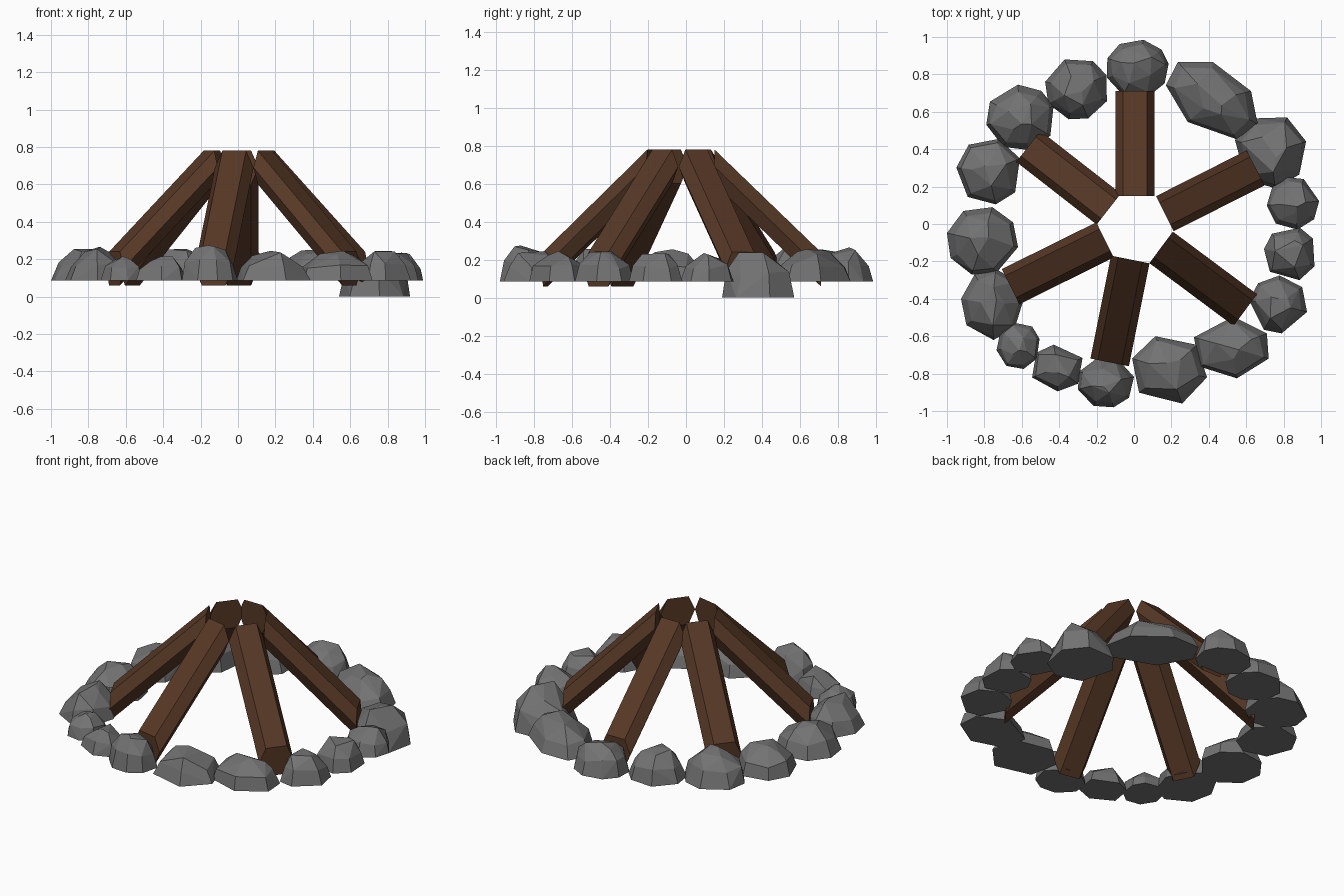
import bpy, bmesh, math, random
from mathutils import Vector

if "Cube" in bpy.data.objects:
    bpy.data.objects.remove(bpy.data.objects["Cube"])


def material(name, rgb):
    m = bpy.data.materials.new(name)
    m.use_nodes = True
    m.diffuse_color = (*rgb, 1)
    m.node_tree.nodes["Principled BSDF"].inputs["Base Color"].default_value = (*rgb, 1)
    return m


stone_grey = material("stone grey", (0.17, 0.17, 0.17))
bark_brown = material("bark brown", (0.095, 0.04, 0.019))


def finish(bm, name, mat):
    bmesh.ops.recalc_face_normals(bm, faces=bm.faces)
    mesh = bpy.data.meshes.new(name)
    bm.to_mesh(mesh)
    bm.free()
    mesh.materials.append(mat)
    obj = bpy.data.objects.new(name, mesh)
    bpy.context.collection.objects.link(obj)


def log(name, inner, outer):
    """Leaning six-sided log with upright ends."""
    top, foot = Vector((*inner, 0.69)), Vector((*outer, 0.15))
    side = Vector((foot.y - top.y, top.x - foot.x, 0)).normalized()
    section = [(0.105, 0), (0.065, 0.09), (-0.065, 0.09),
               (-0.105, 0), (-0.065, -0.09), (0.065, -0.09)]
    bm = bmesh.new()
    rings = [[bm.verts.new(end + side * u + Vector((0, 0, v))) for u, v in section]
             for end in (top, foot)]
    for ring in rings:
        bm.faces.new(ring)
    for i in range(6):
        j = (i + 1) % 6
        bm.faces.new((rings[0][i], rings[0][j], rings[1][j], rings[1][i]))
    finish(bm, name, bark_brown)


def stone(name, x, y, rx, ry, height, sides, turn=0, base=0.085):
    """Faceted rock: hull of a wide flat base, a shoulder and an uneven crown."""
    a = math.radians(turn)
    bm = bmesh.new()
    start = rng.uniform(0, math.tau)
    angles = [start + (i + rng.uniform(-0.2, 0.2)) * math.tau / sides for i in range(sides)]
    outline = [Vector((math.cos(t), math.sin(t))) for t in angles]
    # stretch the outline to fill its width and depth
    low = [min(p[k] for p in outline) for k in (0, 1)]
    high = [max(p[k] for p in outline) for k in (0, 1)]
    for p in outline:
        for k, r in enumerate((rx, ry)):
            p[k] = ((p[k] - low[k]) / (high[k] - low[k]) * 2 - 1) * r

    def add(p, scale, z):
        q = p * scale
        bm.verts.new((x + q.x * math.cos(a) - q.y * math.sin(a),
                      y + q.x * math.sin(a) + q.y * math.cos(a), base + z))

    for i, p in enumerate(outline):
        add(p, 1, 0)
        add(p, rng.uniform(0.78, 0.9), height * rng.uniform(0.4, 0.6))
        if i % 2 == 0:
            add(p, rng.uniform(0.35, 0.6), height * rng.uniform(0.8, 1))
    add(outline[1], 0.2, height)
    hull = bmesh.ops.convex_hull(bm, input=bm.verts)
    loose = {e for e in hull["geom_interior"] + hull["geom_unused"]
             if isinstance(e, bmesh.types.BMVert)}
    bmesh.ops.delete(bm, geom=list(loose), context="VERTS")
    bmesh.ops.dissolve_limit(bm, angle_limit=math.radians(6), verts=bm.verts, edges=bm.edges)
    finish(bm, name, stone_grey)


# Leaning logs: upper end and foot in plan
logs = [((0.005, 0.15), (0.005, 0.71)), ((0.165, 0.055), (0.65, 0.3)),
        ((0.145, -0.125), (0.595, -0.46)), ((-0.02, -0.19), (-0.13, -0.74)),
        ((-0.155, -0.085), (-0.66, -0.335)), ((-0.135, 0.08), (-0.565, 0.415))]
for i, (inner, outer) in enumerate(logs, 1):
    log(f"log_{i}", inner, outer)

# Ring of stones: centre, half width, half depth, height, sides, turn, base
rng = random.Random(4)
stones = [(0.02, 0.835, 0.165, 0.15, 0.18, 9), (0.42, 0.66, 0.27, 0.17, 0.17, 7, -35),
          (0.73, 0.38, 0.19, 0.19, 0.24, 7, 0, 0), (0.85, 0.11, 0.14, 0.14, 0.15, 8),
          (0.83, -0.16, 0.135, 0.14, 0.15, 7), (0.77, -0.43, 0.155, 0.155, 0.16, 7),
          (0.52, -0.66, 0.2, 0.165, 0.16, 6), (0.19, -0.78, 0.2, 0.18, 0.16, 6),
          (-0.15, -0.845, 0.15, 0.135, 0.19, 8), (-0.41, -0.77, 0.135, 0.125, 0.13, 6),
          (-0.62, -0.65, 0.115, 0.125, 0.13, 8), (-0.76, -0.43, 0.165, 0.19, 0.18, 8),
          (-0.81, -0.09, 0.19, 0.18, 0.17, 8), (-0.78, 0.28, 0.17, 0.175, 0.16, 7),
          (-0.61, 0.57, 0.18, 0.175, 0.19, 8), (-0.31, 0.72, 0.165, 0.16, 0.17, 8)]
for i, spec in enumerate(stones, 1):
    stone(f"stone_{i}", *spec)
